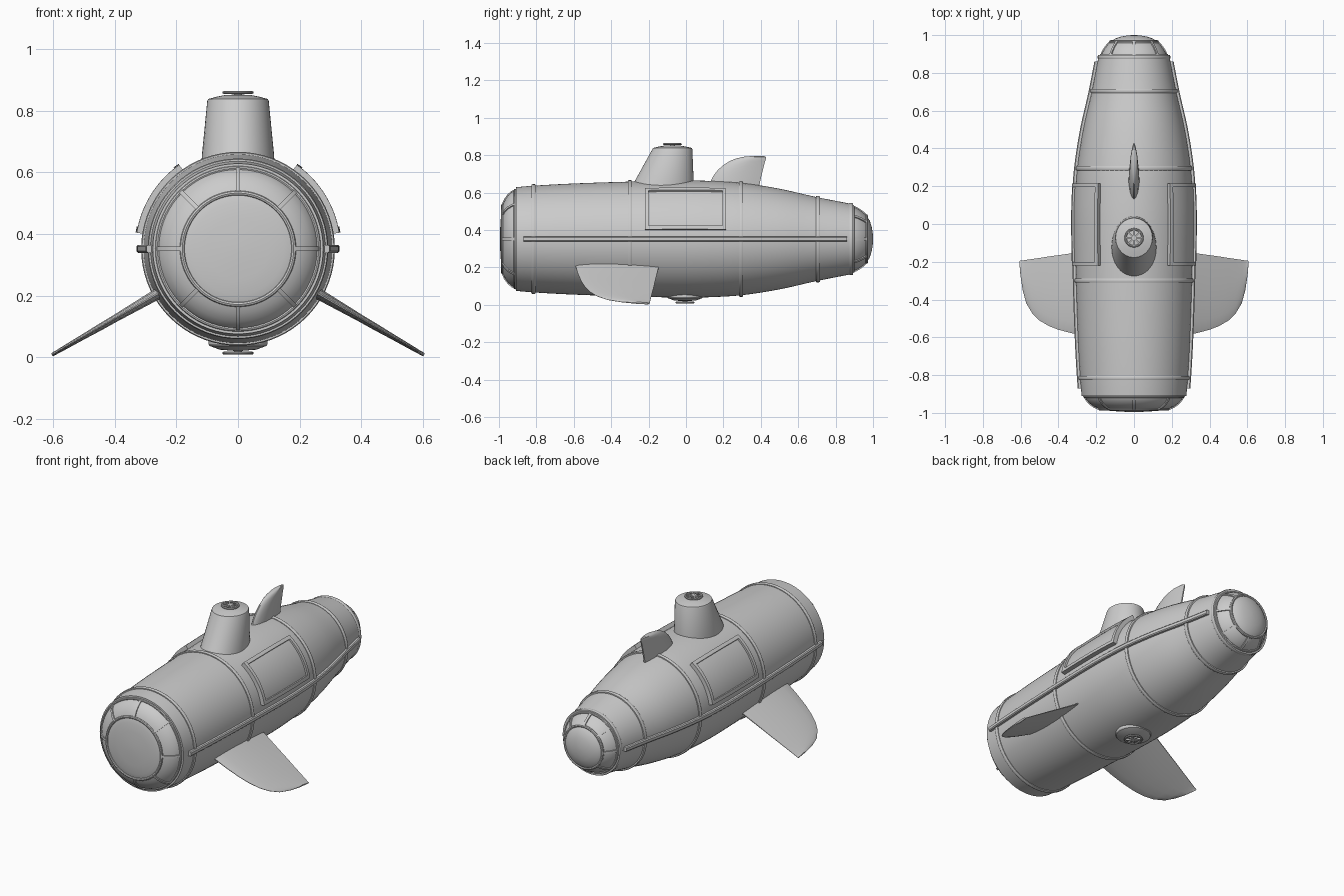
import bpy, bmesh
from math import sin, cos, pi, radians
from mathutils import Vector

if "Cube" in bpy.data.objects:
    bpy.data.objects.remove(bpy.data.objects["Cube"])

CZ = 0.352   # height of the hull axis
HULL = [(-0.91, .277), (-0.82, .285), (-0.6, .297), (-0.3, .307), (0, .313), (0.15, .310),
        (0.3, .300), (0.5, .269), (0.7, .224), (0.89, .187)]


def hull_r(y):
    """Smoothly interpolated hull radius."""
    y = min(max(y, HULL[0][0]), HULL[-1][0] - 1e-6)
    i = max(k for k in range(len(HULL) - 1) if HULL[k][0] <= y)

    def slope(k):
        a, b = HULL[max(k - 1, 0)], HULL[min(k + 1, len(HULL) - 1)]
        return (b[1] - a[1]) / (b[0] - a[0])
    (ya, ra), (yb, rb) = HULL[i], HULL[i + 1]
    h = yb - ya
    t = (y - ya) / h
    return ((2*t**3 - 3*t**2 + 1) * ra + (t**3 - 2*t**2 + t) * h * slope(i)
            + (3*t**2 - 2*t**3) * rb + (t**3 - t**2) * h * slope(i + 1))


def steps(a, b, n):
    return [a + (b - a) * i / n for i in range(n + 1)]


def loft(bm, rings, closed=False):
    """Skin a list of equal-length point rings."""
    vs = [[bm.verts.new(p) for p in r] for r in rings]
    n = len(vs[0])
    pairs = list(zip(vs, vs[1:])) + ([(vs[-1], vs[0])] if closed else [])
    for a, b in pairs:
        for i in range(n):
            j = (i + 1) % n
            bm.faces.new((a[i], a[j], b[j], b[i]))
    if not closed:
        bm.faces.new(vs[0])
        bm.faces.new(vs[-1])


def finish(name, bm, mirror=False):
    bmesh.ops.recalc_face_normals(bm, faces=bm.faces)
    me = bpy.data.meshes.new(name)
    bm.to_mesh(me)
    bm.free()
    ob = bpy.data.objects.new(name, me)
    bpy.context.collection.objects.link(ob)
    if mirror:
        ob.modifiers.new("Mirror", 'MIRROR')
    bpy.ops.object.select_all(action='DESELECT')
    ob.select_set(True)
    bpy.context.view_layer.objects.active = ob
    bpy.ops.object.shade_smooth_by_angle(angle=radians(32))
    return ob


def circle_y(y, r, n=72):
    return [(r * cos(2*pi*i/n), y, CZ + r * sin(2*pi*i/n)) for i in range(n)]


def ellipse_z(z, cy, rx, ry, n=48):
    return [(rx * cos(2*pi*i/n), cy + ry * sin(2*pi*i/n), z) for i in range(n)]


# hull
bm = bmesh.new()
loft(bm, [circle_y(y, hull_r(y)) for y in steps(-0.91, 0.89, 45)])
finish("hull", bm)

# raised bands around the hull
bm = bmesh.new()
for y in (-0.815, -0.3, 0.295, 0.705, 0.883):
    r = hull_r(y)
    h = 0.008 if y < 0.8 else 0.004
    loft(bm, [circle_y(y + dy, r + dr) for dy, dr in
              ((-.011, -.01), (-.011, h - .003), (-.006, h), (.006, h), (.011, h - .003), (.011, -.01))], True)
finish("hull_bands", bm)


# glazed end domes with rim, ring frame and eight ribs
def end_dome(name, prof, ring_i):
    bm = bmesh.new()
    loft(bm, [circle_y(y, r) for y, r in prof])
    finish(name, bm)
    bm = bmesh.new()
    d = 1 if prof[-1][0] > 0 else -1
    y, r = prof[ring_i]
    for (yy, rr, w) in ((y, r, .008), (prof[1][0] + d * .004, prof[1][1], .007)):
        loft(bm, [circle_y(yy + w * sin(a), rr + w * cos(a)) for a in steps(0, 1.75 * pi, 7)], True)
    for k in range(8):
        a = k * pi / 4
        out, side = Vector((cos(a), 0, sin(a))), Vector((-sin(a), 0, cos(a)))
        rings = []
        for i in range(1, ring_i + 1):
            t = (Vector((prof[i+1][1] - prof[i-1][1], prof[i+1][0] - prof[i-1][0], 0))).normalized()
            nrm = out * abs(t.y) + Vector((0, d * abs(t.x), 0))
            c = Vector((0, prof[i][0], CZ)) + out * prof[i][1]
            rings.append([c + side * s * .007 + nrm * h for s, h in
                          ((-1, -.008), (-1, .006), (1, .006), (1, -.008))])
        loft(bm, rings)
    finish(name + "_frame", bm)


end_dome("nose_dome", [(-.89, .262), (-.91, .262), (-.93, .252), (-.95, .235), (-.968, .21), (-.98, .181),
                       (-.987, .15), (-.991, .1), (-.994, .05), (-.995, .01)], 5)
end_dome("tail_dome", [(.87, .174), (.89, .174), (.91, .166), (.93, .154), (.95, .139), (.965, .124),
                       (.982, .1), (.993, .065), (.998, .035), (1.0, .008)], 5)

# side rails
bm = bmesh.new()
loft(bm, [[(hull_r(y) + o, y, CZ + h) for o, h in
           ((-.015, -.013), (.012, -.013), (.017, -.008), (.017, .008), (.012, .013), (-.015, .013))]
          for y in steps(-.87, .86, 40)])
finish("side_rails", bm, True)


# curved side panels with raised borders
def slab(bm, a0, a1, y0, y1, off):
    ys = steps(y0, y1, 8)

    def p(a, y, o):
        r = hull_r(y) + o
        return (r * cos(a), y, CZ + r * sin(a))
    loft(bm, [[p(a, y, off) for y in ys] + [p(a, y, -.01) for y in reversed(ys)]
              for a in steps(a0, a1, 16)])


A0, A1, Y0, Y1, W = radians(9), radians(55), -.22, .215, .02
WA = W / .32
bm = bmesh.new()
slab(bm, A0 + .02, A1 - .02, Y0 + .01, Y1 - .01, .013)
finish("side_panels", bm, True)
bm = bmesh.new()
slab(bm, A0, A1, Y0, Y0 + W, .024)
slab(bm, A0, A1, Y1 - W, Y1, .024)
slab(bm, A0, A0 + WA, Y0 + W, Y1 - W, .024)
slab(bm, A1 - WA, A1, Y0 + W, Y1 - W, .024)
finish("side_panel_borders", bm, True)

# conning tower
bm = bmesh.new()
loft(bm, [ellipse_z(*e) for e in ((.58, -.138, .122, .182), (.66, -.117, .117, .158), (.832, -.073, .1, .107),
                                  (.839, -.073, .097, .104), (.846, -.073, .07, .075),
                                  (.852, -.073, .04, .04), (.853, -.073, .01, .01))])
finish("conning_tower", bm)

# lower hatch
bm = bmesh.new()
loft(bm, [ellipse_z(z, -.005, r, r) for z, r in ((.07, .096), (.042, .096), (.036, .092), (.024, .06), (.02, .01))])
finish("lower_hatch", bm)


# spoked hatch wheels
def wheel(name, cy, cz, inward):
    bm = bmesh.new()
    loft(bm, [ellipse_z(cz + .005 * sin(a), cy, .045 + .006 * cos(a), .045 + .006 * cos(a), 32)
              for a in steps(0, 1.75 * pi, 7)], True)
    z0, z1 = cz - .004, cz + .004
    loft(bm, [ellipse_z(z, cy, .013, .013, 16) for z in (cz - .005 * inward, cz + .016 * inward)])
    for k in range(8):
        d = Vector((cos(k*pi/4), sin(k*pi/4), 0))
        s = Vector((-d.y, d.x, 0)) * .004
        c = Vector((0, cy, 0))
        loft(bm, [[c + d*r + s*u + Vector((0, 0, z)) for u, z in ((-1, z0), (1, z0), (1, z1), (-1, z1))]
                  for r in (.008, .044)])
    finish(name, bm)


wheel("tower_hatch_wheel", -.073, .860, -1)
wheel("lower_hatch_wheel", -.005, .013, 1)


# fins lofted from lens sections: (span, front y, rear y, half thickness)
def fin(name, root, span, nrm, stations, mirror=False):
    bm = bmesh.new()
    top = [(0, .12), (.04, .4), (.15, .75), (.35, 1), (.6, .9), (.85, .5), (1, .15)]
    lens = top + [(f, -h) for f, h in reversed(top)]
    loft(bm, [[Vector(root) + Vector(span) * s + Vector((0, a + (b - a) * f, 0)) + Vector(nrm) * h * t
               for f, h in lens] for s, a, b, t in stations])
    finish(name, bm, mirror)


fin("dorsal_fin", (0, 0, 0), (0, 0, 1), (1, 0, 0),
    [(.6, .115, .383, .031), (.652, .128, .395, .029), (.69, .146, .403, .027), (.722, .171, .411, .025),
     (.75, .203, .418, .023), (.77, .236, .424, .021), (.783, .268, .428, .019), (.792, .31, .426, .015),
     (.797, .365, .415, .007)])
c, s = cos(radians(30)), sin(radians(30))
fin("side_fins", (.26, 0, .206), (c, 0, -s), (s, 0, c),
    [(-.03, -.597, -.14, .02), (0, -.59, -.145, .018), (.08, -.578, -.155, .015), (.16, -.56, -.165, .012),
     (.22, -.54, -.172, .011), (.277, -.511, -.18, .009), (.32, -.475, -.185, .008), (.358, -.42, -.19, .007),
     (.38, -.35, -.193, .006), (.392, -.28, -.194, .006), (.398, -.21, -.195, .005)], True)
